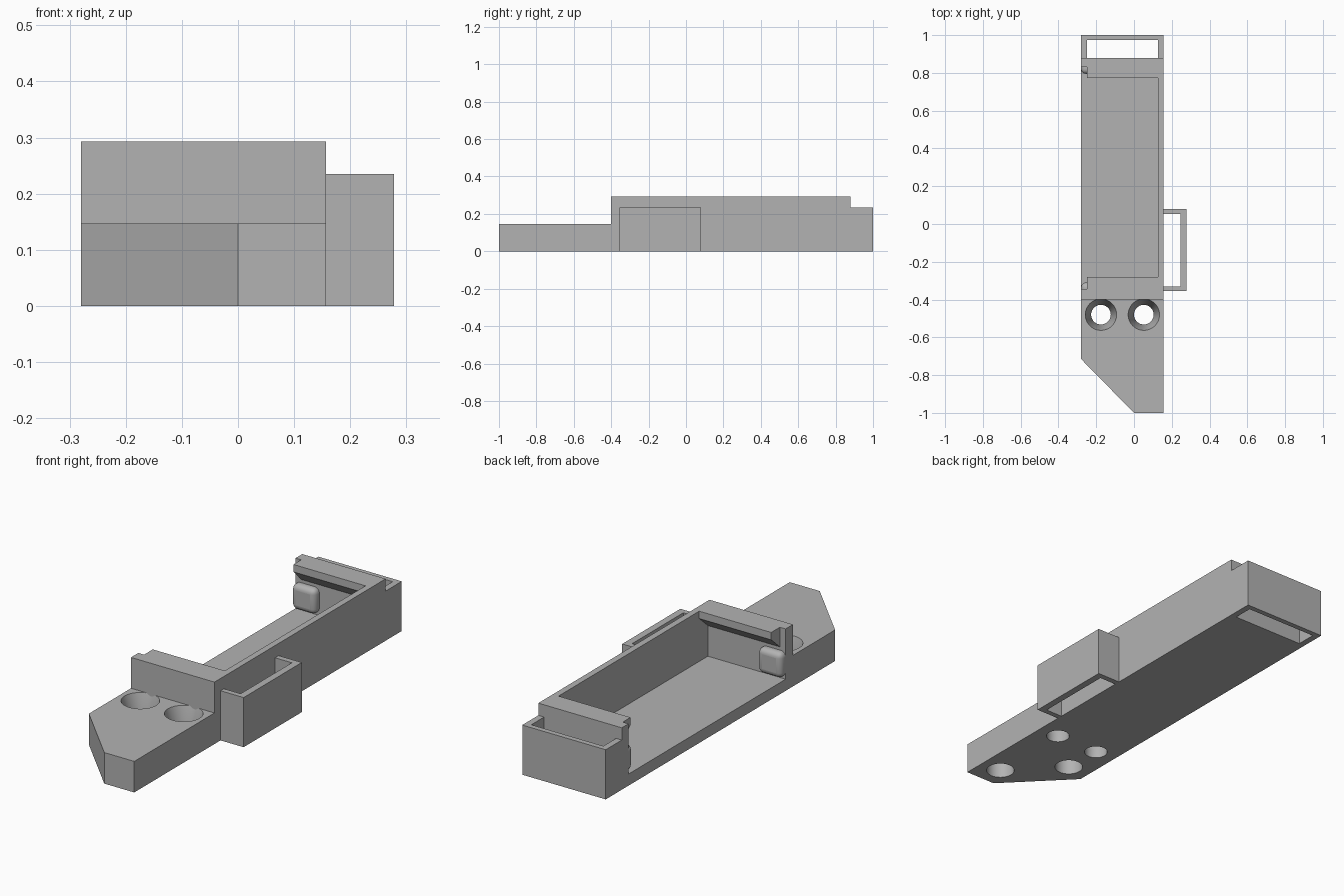
import bpy, bmesh, math
from mathutils import Vector

if "Cube" in bpy.data.objects:
    bpy.data.objects.remove(bpy.data.objects["Cube"])

grey = bpy.data.materials.new("plain grey")
grey.use_nodes = True
colour = (0.45, 0.45, 0.45, 1)
grey.diffuse_color = colour
grey.node_tree.nodes["Principled BSDF"].inputs["Base Color"].default_value = colour


def finish(name, bm):
    bmesh.ops.recalc_face_normals(bm, faces=bm.faces)
    mesh = bpy.data.meshes.new(name)
    bm.to_mesh(mesh)
    bm.free()
    mesh.materials.append(grey)
    obj = bpy.data.objects.new(name, mesh)
    bpy.context.collection.objects.link(obj)
    return obj


def extrude(name, points, direction):
    """Solid made by sweeping a flat outline along a vector."""
    bm = bmesh.new()
    face = bm.faces.new([bm.verts.new(p) for p in points])
    swept = bmesh.ops.extrude_face_region(bm, geom=[face], use_keep_orig=True)
    moved = [v for v in swept["geom"] if isinstance(v, bmesh.types.BMVert)]
    bmesh.ops.translate(bm, verts=moved, vec=Vector(direction))
    return finish(name, bm)


def plan(name, outline, height):
    return extrude(name, [(x, y, 0) for x, y in outline], (0, 0, height))


def box(name, low, high):
    (x0, y0, z0), (x1, y1, z1) = low, high
    base = [(x0, y0, z0), (x1, y0, z0), (x1, y1, z0), (x0, y1, z0)]
    return extrude(name, base, (0, 0, z1 - z0))


def lathe(name, profile, x, y, sides=48):
    """Closed round solid from (radius, height) pairs, bottom to top."""
    bm = bmesh.new()
    rings = [[bm.verts.new((x + r * math.cos(i * math.tau / sides),
                            y + r * math.sin(i * math.tau / sides), z))
              for i in range(sides)] for r, z in profile]
    for low, high in zip(rings, rings[1:]):
        for i in range(sides):
            j = (i + 1) % sides
            bm.faces.new((low[i], low[j], high[j], high[i]))
    bm.faces.new(rings[0])
    bm.faces.new(rings[-1])
    return finish(name, bm)


def select(obj):
    bpy.ops.object.select_all(action="DESELECT")
    obj.select_set(True)
    bpy.context.view_layer.objects.active = obj


def cut(obj, cutter):
    mod = obj.modifiers.new("cut", "BOOLEAN")
    mod.operation, mod.solver, mod.object = "DIFFERENCE", "EXACT", cutter
    select(obj)
    bpy.ops.object.modifier_apply(modifier=mod.name)
    bpy.data.objects.remove(cutter)


def smooth(obj):
    select(obj)
    bpy.ops.object.shade_smooth_by_angle(angle=math.radians(30))


LEFT, RIGHT = 0.157, -0.28      # sides of the body
FRONT, BACK = -0.4, 0.88        # ends of the tray
TOP, RIM, LOW = 0.293, 0.235, 0.147
FLOOR, WALL = 0.055, 0.03
IN_FRONT, IN_BACK = -0.345, 0.83

# Tray, hollowed with lips that overhang both end walls, open on one side
tray = box("tray", (RIGHT, FRONT, 0), (LEFT, BACK, TOP))
hollow = [(IN_FRONT, FLOOR), (IN_BACK, FLOOR), (IN_BACK, 0.2), (0.772, 0.258),
          (0.772, 0.4), (-0.28, 0.4), (-0.28, 0.258), (IN_FRONT, 0.2)]
cut(tray, extrude("hollow", [(RIGHT - 0.1, y, z) for y, z in hollow],
                  (LEFT - RIGHT + 0.1 - WALL, 0, 0)))
cut(tray, box("open_side", (RIGHT - 0.1, IN_FRONT, FLOOR),
              (RIGHT + WALL, IN_BACK, 0.4)))

# Pointed front plate with countersunk holes and blind sockets underneath
plate = plan("front_plate", [(RIGHT, FRONT), (RIGHT, -0.715), (0, -1),
                             (LEFT, -1), (LEFT, FRONT)], LOW)
for x in (-0.175, 0.052):
    cut(plate, lathe("countersink", [(0.052, -0.1), (0.052, 0.035),
                                     (0.083, LOW), (0.083, 0.2)], x, -0.48))
for x, y in ((-0.168, -0.665), (0.052, -0.89)):
    cut(plate, lathe("socket", [(0.063, -0.1), (0.063, 0.12)], x, y))
smooth(plate)

# Open loops at the back and on the left side
plan("back_loop", [(RIGHT, BACK), (RIGHT, 1), (LEFT, 1), (LEFT, BACK),
                   (LEFT - WALL, BACK), (LEFT - WALL, 0.975),
                   (RIGHT + WALL, 0.975), (RIGHT + WALL, BACK)], RIM)
plan("side_loop", [(LEFT, -0.355), (0.278, -0.355), (0.278, 0.08), (LEFT, 0.08),
                   (LEFT, 0.053), (0.245, 0.053), (0.245, -0.33), (LEFT, -0.33)], RIM)

# Rounded retaining pads on the two end walls
for name, y0, y1 in (("front_pad", IN_FRONT - 0.03, IN_FRONT + 0.035),
                     ("back_pad", IN_BACK - 0.035, IN_BACK + 0.03)):
    pad = box(name, (RIGHT, y0, FLOOR + 0.01), (RIGHT + 0.125, y1, 0.185))
    bevel = pad.modifiers.new("round", "BEVEL")
    bevel.width, bevel.segments = 0.025, 5
    smooth(pad)
